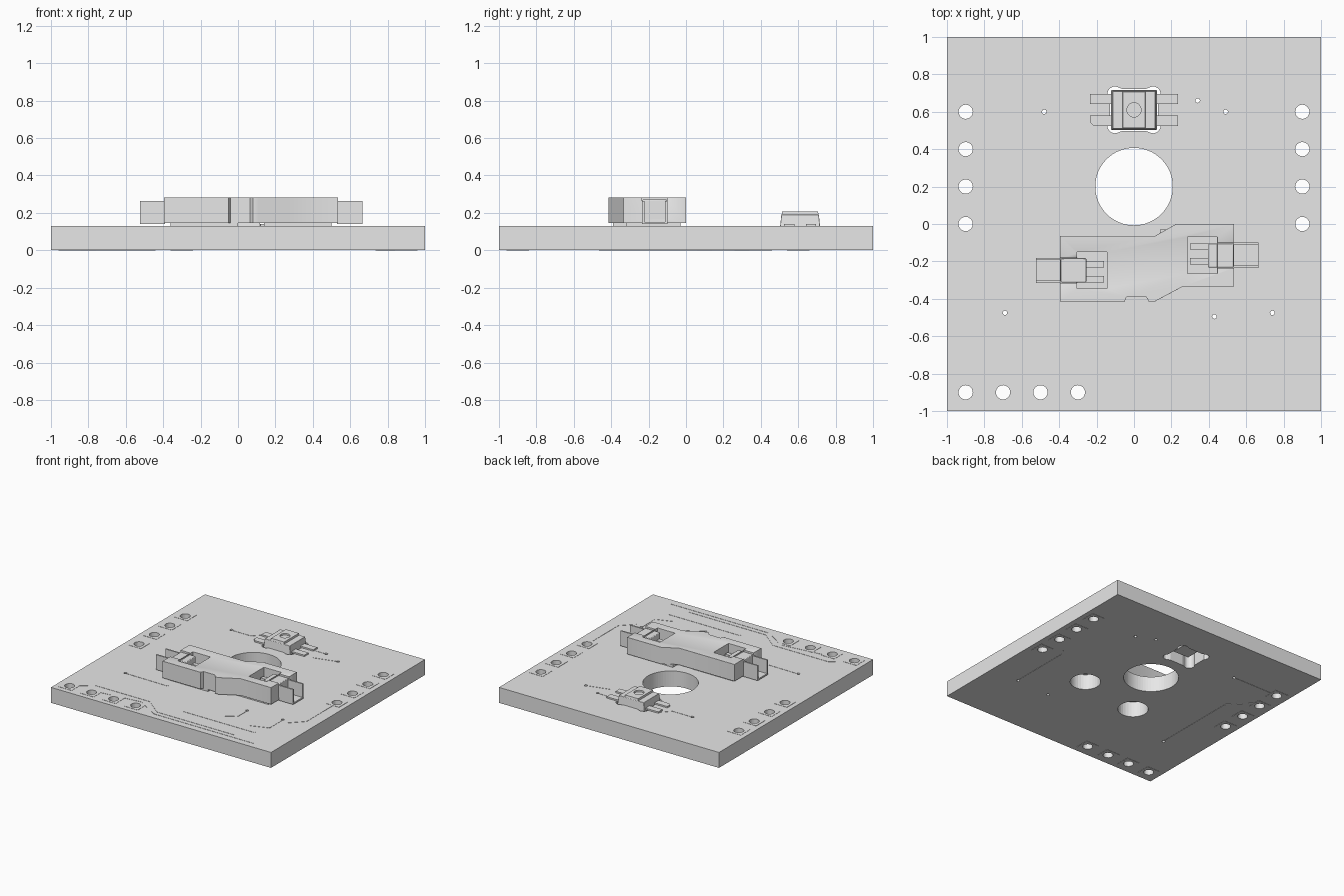
import bpy, bmesh, math
from mathutils import Matrix, Vector

cube = bpy.data.objects.get("Cube")
if cube:
    bpy.data.objects.remove(cube, do_unlink=True)

grey = bpy.data.materials.new("light_grey")
grey.use_nodes = True
grey.diffuse_color = (0.8, 0.8, 0.8, 1)
grey.node_tree.nodes["Principled BSDF"].inputs["Base Color"].default_value = (0.8, 0.8, 0.8, 1)

TOP, SKIN = 0.129, 0.002
HEIGHT = 0.283


def add_prism(bm, outline, z0, z1, taper=1.0, centre=(0, 0)):
    """Closed prism from an xy outline, optionally narrowed at the top."""
    cx, cy = centre
    low = [bm.verts.new((x, y, z0)) for x, y in outline]
    high = [bm.verts.new((cx + (x - cx) * taper, cy + (y - cy) * taper, z1)) for x, y in outline]
    bm.faces.new(low)
    bm.faces.new(high)
    n = len(low)
    for i in range(n):
        j = (i + 1) % n
        bm.faces.new((low[i], low[j], high[j], high[i]))


def rect(x0, x1, y0, y1):
    return [(x0, y0), (x1, y0), (x1, y1), (x0, y1)]


def circle(x, y, r, n=32):
    return [(x + r * math.cos(math.tau * i / n), y + r * math.sin(math.tau * i / n)) for i in range(n)]


def finish(bm, name, bevel=0, cutter=None, helper=False):
    bmesh.ops.recalc_face_normals(bm, faces=bm.faces)
    mesh = bpy.data.meshes.new(name)
    bm.to_mesh(mesh)
    bm.free()
    mesh.materials.append(grey)
    ob = bpy.data.objects.new(name, mesh)
    bpy.context.collection.objects.link(ob)
    if helper:
        ob.hide_render = True
        ob.hide_set(True)
        return ob
    if cutter:
        mod = ob.modifiers.new("cut", "BOOLEAN")
        mod.operation, mod.solver, mod.object = "DIFFERENCE", "EXACT", cutter
    if bevel:
        mod = ob.modifiers.new("bevel", "BEVEL")
        mod.width, mod.segments, mod.limit_method = bevel, 2, "ANGLE"
    bpy.ops.object.select_all(action="DESELECT")
    ob.select_set(True)
    bpy.context.view_layer.objects.active = ob
    bpy.ops.object.shade_smooth_by_angle(angle=math.radians(30))
    return ob


def prisms(name, parts, **options):
    bm = bmesh.new()
    for part in parts:
        add_prism(bm, *part)
    return finish(bm, name, **options)


# Through holes: pin rows, vias, central opening, connector seats
pins = [(s * 0.9, 0.2 * i) for s in (-1, 1) for i in range(4)]
pins[2:4] = [(-0.9, 0.4), (-0.9, 0.6)]
pins += [(-0.9 + 0.2 * i, -0.9) for i in range(4)]
vias = [(-0.48, 0.6), (0.49, 0.6), (0.34, 0.66), (-0.69, -0.475), (0.43, -0.495), (0.74, -0.475)]
holes = [circle(x, y, 0.038, 24) for x, y in pins]
holes += [circle(x, y, 0.012, 12) for x, y in vias]
holes += [circle(0, 0.2, 0.207, 64), circle(0.34, -0.165, 0.115), circle(-0.2, -0.25, 0.115)]

# Lamp opening with relieved corners
quarter = [(0.128, 0.055)]
quarter += [(0.102 + 0.04 * math.cos(math.radians(a)), 0.085 + 0.04 * math.sin(math.radians(a)))
            for a in range(-30, 121, 15)]
quarter += [(0.06, 0.112)]
opening = []
for sx, sy in ((1, 1), (-1, 1), (-1, -1), (1, -1)):
    arc = [(sx * x, 0.61 + sy * y) for x, y in quarter]
    opening += arc if sx * sy > 0 else arc[::-1]
holes.append(opening)
hole_cutter = prisms("hole_cutter", [(h, -0.1, 0.3) for h in holes], helper=True)

# Circuit board
prisms("board", [(rect(-1, 1, -1, 1), SKIN, TOP)], cutter=hole_cutter)

# Solder pads on both faces
for name, z0, z1 in (("top_pads", TOP, TOP + SKIN), ("bottom_pads", 0, SKIN)):
    prisms(name, [(rect(x - 0.06, x + 0.06, y - 0.06, y + 0.06), z0, z1) for x, y in pins],
           cutter=hole_cutter)


# Copper tracks, one thin strip per straight run
def tracks(name, paths, z0, z1, width=0.012):
    parts = []
    for path in paths:
        for a, b in zip(path, path[1:]):
            a, b = Vector(a), Vector(b)
            d = (b - a).normalized()
            side = Vector((-d.y, d.x)) * width / 2
            parts.append(([tuple(p) for p in (a - side, b - side, b + side, a + side)], z0, z1))
    prisms(name, parts, cutter=hole_cutter)


tracks("top_tracks", [
    [vias[0], (-0.3, 0.6), (-0.23, 0.67)],
    [vias[1], (0.3, 0.55), (0.23, 0.55)],
    [vias[2], (0.23, 0.66)],
    [vias[3], (-0.3, -0.48), (0.05, -0.78), (0.7, -0.78)],
    [(-0.84, -0.85), (-0.75, -0.78), (-0.25, -0.78), (-0.1, -0.9), (0.6, -0.9)],
    [(-0.64, -0.86), (-0.3, -0.82), (-0.1, -0.94), (0.8, -0.94)],
    [vias[4], (0.43, -0.62), (0.3, -0.7)],
    [vias[5], (0.74, -0.65), (0.6, -0.7)],
    [(0.9, -0.06), (0.9, -0.4), (0.8, -0.5)],
], TOP, TOP + SKIN)
tracks("bottom_tracks", [
    [vias[0], (-0.84, 0.6)],
    [vias[3], (-0.69, 0.25), (-0.84, 0.4)],
    [vias[5], (0.74, 0.05), (0.84, 0.15)],
], 0, SKIN)


# Connector: half-turn symmetric pair of sockets
def turned(points, turn):
    return [(0.14 - x, -0.415 - y) for x, y in points] if turn else points


body = [(-0.395, -0.415), (-0.05, -0.415), (-0.04, -0.39), (0.065, -0.39), (0.08, -0.415),
        (0.11, -0.415), (0.26, -0.335), (0.535, -0.335), (0.535, 0), (0.225, 0),
        (0.11, -0.065), (-0.395, -0.065)]
sockets = []
for turn in (False, True):
    sockets.append((turned(rect(-0.305, -0.145, -0.345, -0.15), turn), 0.165, 0.4))
    sockets.append((turned(rect(-0.45, -0.306, -0.315, -0.18), turn), 0.165, 0.4))
socket_cutter = prisms("socket_cutter", sockets, helper=True)
prisms("connector_body", [(body, 0.145, HEIGHT)], bevel=0.006, cutter=socket_cutter)
prisms("connector_feet", [(rect(-0.36, 0.0, -0.39, -0.09), TOP, 0.15),
                          (rect(0.14, 0.5, -0.32, -0.03), TOP, 0.15)])

for turn, side in ((False, "right"), (True, "left")):
    # Open U-shaped terminal outside the body
    walls = [rect(-0.525, -0.39, -0.315, -0.303), rect(-0.525, -0.39, -0.193, -0.181)]
    parts = [(turned(w, turn), 0.14, 0.263) for w in walls]
    parts.append((turned(rect(-0.525, -0.39, -0.303, -0.193), turn), 0.14, 0.152))
    prisms(side + "_terminal", parts)
    # Closed sleeve running into the socket
    prisms(side + "_sleeve", [(turned(rect(-0.392, -0.255, -0.312, -0.183), turn), 0.16, 0.272)],
           bevel=0.005)
    # Spring contacts in the socket
    springs = [rect(-0.26, -0.16, y - 0.017, y + 0.017) for y in (-0.295, -0.215)]
    prisms(side + "_contacts", [(turned(s, turn), 0.16, 0.225) for s in springs])

# Lamp package seated in its opening
centre = (0, 0.61)
prisms("lamp_body", [(rect(-0.122, 0.122, 0.502, 0.718), 0.115, 0.19, 0.93, centre)], bevel=0.003)
prisms("lamp_underside", [(rect(-0.07, 0.07, 0.55, 0.67), 0.05, 0.12, 1.55, centre)])
dimple = prisms("dimple_cutter", [(circle(0, 0.61, 0.038), 0.193, 0.3)], helper=True)
prisms("lamp_cap", [(rect(-0.062, 0.062, 0.51, 0.71), 0.185, 0.206, 0.96, centre)], cutter=dimple)

# Lamp leads, one with a clipped corner
leads = [rect(s * 0.235, s * 0.1, y - 0.027, y + 0.027) for s in (-1, 1) for y in (0.668, 0.552)]
leads[1] = [(-0.235, 0.545), (-0.215, 0.525), (-0.1, 0.525), (-0.1, 0.579), (-0.235, 0.579)]
prisms("lamp_leads", [(lead, TOP, 0.141) for lead in leads])
